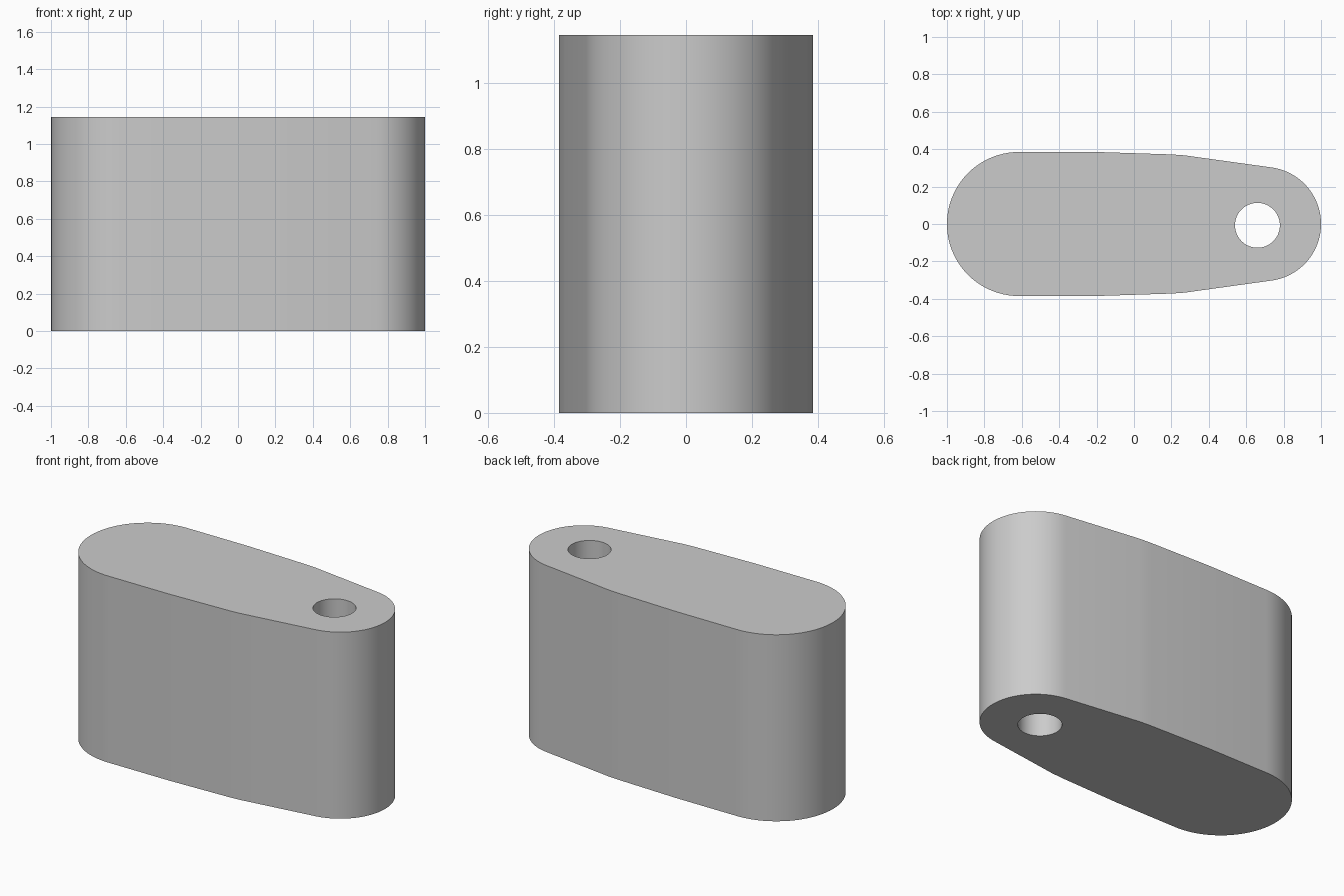
import bpy, bmesh
from math import cos, sin, radians, pi

cube = bpy.data.objects.get("Cube")
if cube:
    bpy.data.objects.remove(cube, do_unlink=True)

HEIGHT = 1.145


def arc(cx, cy, r, start, end, steps):
    """Points on an arc, angles in degrees, both ends included."""
    angles = [radians(start + (end - start) * i / steps) for i in range(steps + 1)]
    return [(cx + r * cos(a), cy + r * sin(a)) for a in angles]


def add_loop(bm, points):
    verts = [bm.verts.new((x, y, 0)) for x, y in points]
    return [bm.edges.new((v, verts[i - 1])) for i, v in enumerate(verts)]


# Outline: small round nose, gently bent flanks, large round heel
nose = arc(0.695, 0, 0.305, -82, 82, 40)
flank = [(0.27, 0.367), (0.2, 0.372), (-0.2, 0.385)]
heel = arc(-0.615, 0, 0.385, 90, 270, 44)
outline = nose + flank + heel + [(x, -y) for x, y in reversed(flank)]

# Pin hole through the nose end
hole = arc(0.66, -0.007, 0.12, 0, 360, 48)[:-1]

# Fill the profile around the hole and extrude it upward
bm = bmesh.new()
edges = add_loop(bm, outline) + add_loop(bm, hole)
bmesh.ops.triangle_fill(bm, edges=edges, use_beauty=True)
top = bmesh.ops.extrude_face_region(bm, geom=bm.faces[:], use_keep_orig=True)
bmesh.ops.translate(bm, vec=(0, 0, HEIGHT),
                    verts=[g for g in top["geom"] if isinstance(g, bmesh.types.BMVert)])
bmesh.ops.recalc_face_normals(bm, faces=bm.faces[:])
bmesh.ops.dissolve_limit(bm, angle_limit=pi / 1800, verts=bm.verts[:], edges=bm.edges[:])

mesh = bpy.data.meshes.new("link_block")
bm.to_mesh(mesh)
bm.free()
block = bpy.data.objects.new("link_block", mesh)
bpy.context.collection.objects.link(block)

# Plain grey
grey = bpy.data.materials.new("grey")
grey.use_nodes = True
colour = (0.6, 0.6, 0.6, 1)
grey.diffuse_color = colour
grey.node_tree.nodes["Principled BSDF"].inputs["Base Color"].default_value = colour
mesh.materials.append(grey)

# Smooth sides, sharp rims
bpy.ops.object.select_all(action="DESELECT")
block.select_set(True)
bpy.context.view_layer.objects.active = block
bpy.ops.object.shade_smooth_by_angle(angle=radians(30))
